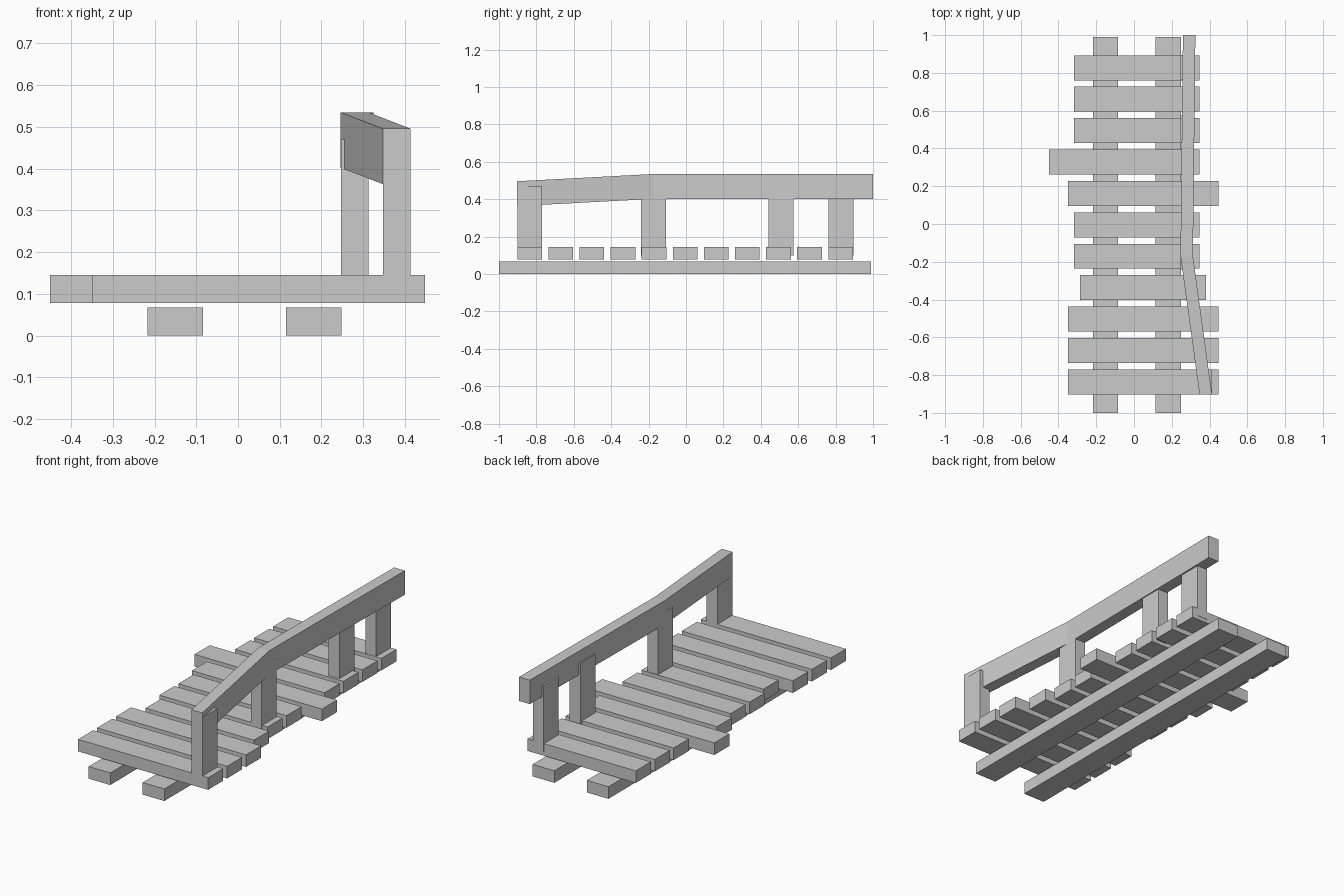
import bpy, bmesh

if "Cube" in bpy.data.objects:
    bpy.data.objects.remove(bpy.data.objects["Cube"])


def box(name, x, y, z):
    """Box from (min, max) ranges."""
    bm = bmesh.new()
    bmesh.ops.create_cube(bm, size=1)
    for v in bm.verts:
        for i, (lo, hi) in enumerate((x, y, z)):
            v.co[i] = (lo + hi) / 2 + v.co[i] * (hi - lo)
    return finish(name, bm)


def finish(name, bm):
    bmesh.ops.recalc_face_normals(bm, faces=bm.faces)
    me = bpy.data.meshes.new(name)
    bm.to_mesh(me)
    bm.free()
    ob = bpy.data.objects.new(name, me)
    bpy.context.collection.objects.link(ob)
    return ob


# two long support beams on the ground
for i, x in enumerate((-0.217, 0.115)):
    box(f"support_beam_{i + 1}", (x, x + 0.133), (-1.0, 0.99), (0, 0.067))

# deck planks of uneven length, front to back
wide, normal = (-0.35, 0.448), (-0.317, 0.347)
spans = [wide] * 3 + [(-0.285, 0.38)] + [normal] * 2 + [wide, (-0.45, 0.347)] + [normal] * 3
for i, span in enumerate(spans):
    y = -0.902 + 0.1663 * i
    box(f"deck_plank_{i + 1}", span, (y, y + 0.132), (0.078, 0.145))

# railing posts, set into the deck and the rail
for i, (x, y) in enumerate(((0.347, -0.902), (0.247, -0.24), (0.247, 0.442), (0.247, 0.763))):
    box(f"railing_post_{i + 1}", (x, x + 0.066), (y, y + 0.132), (0.1, 0.47))

# handrail: rectangular section swept through a bend
bm = bmesh.new()
rings = []
for x, y, z in ((0.347, -0.903, 0.363), (0.246, -0.17, 0.402), (0.259, 1.0, 0.402)):
    rings.append([bm.verts.new((x + dx, y, z + dz))
                  for dx, dz in ((0, 0), (0.066, 0), (0.066, 0.133), (0, 0.133))])
for a, b in zip(rings, rings[1:]):
    for k in range(4):
        n = (k + 1) % 4
        bm.faces.new((a[k], a[n], b[n], b[k]))
bm.faces.new(rings[0])
bm.faces.new(rings[-1])
finish("handrail", bm)
